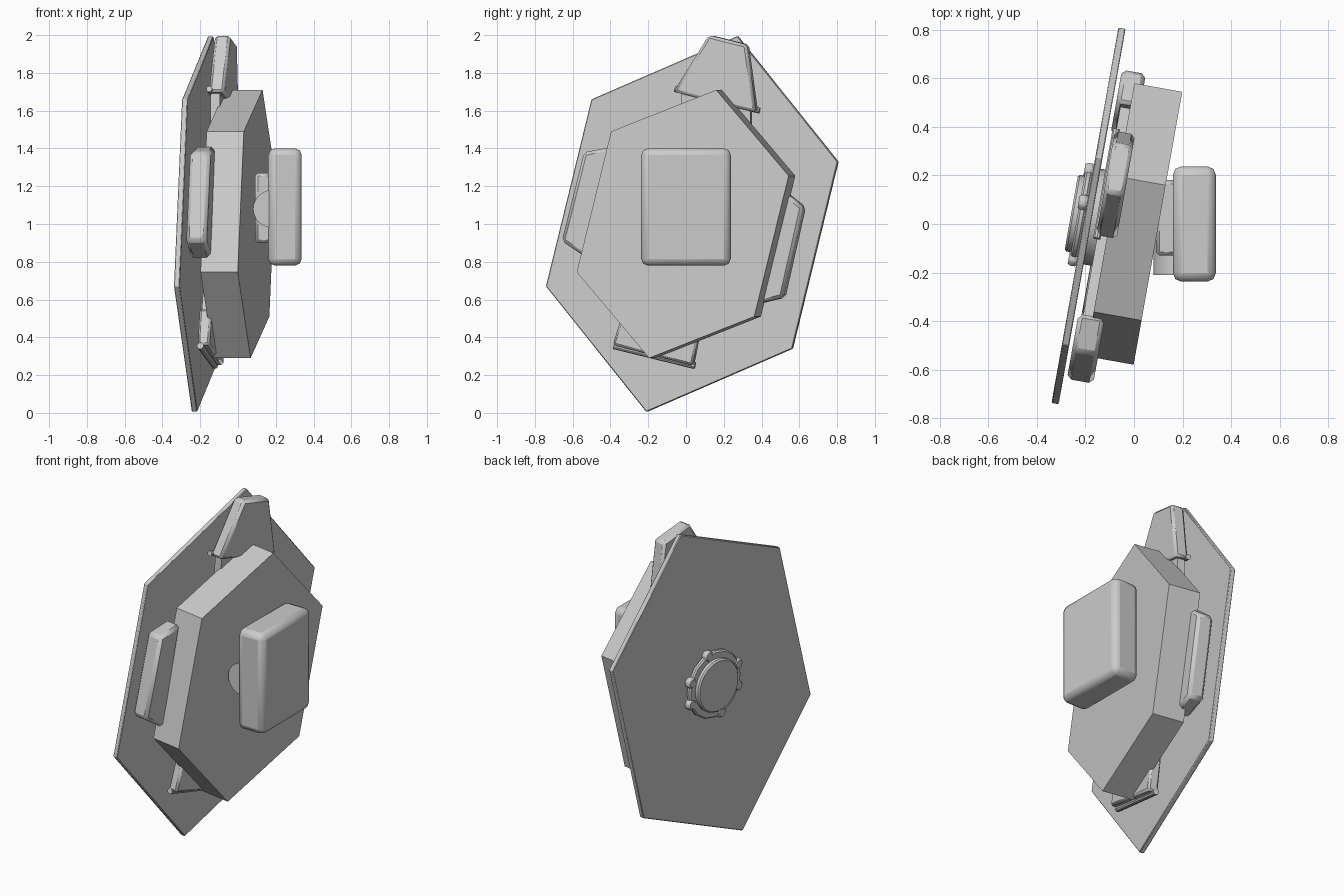
import bpy, bmesh, math
from mathutils import Matrix, Vector

cube = bpy.data.objects.get("Cube")
if cube:
    bpy.data.objects.remove(cube, do_unlink=True)

grey = bpy.data.materials.new("plain grey")
grey.use_nodes = True
grey.diffuse_color = (0.6, 0.6, 0.6, 1)
grey.node_tree.nodes["Principled BSDF"].inputs["Base Color"].default_value = (0.6, 0.6, 0.6, 1)

# The plate stack is yawed; local x is its normal, local y runs along it
TILT = Matrix.Translation((0, 0, 1)) @ Matrix.Rotation(math.radians(-10.1), 4, 'Z')


def finish(name, bm, matrix, bevel=0, segments=1):
    bmesh.ops.recalc_face_normals(bm, faces=bm.faces)
    mesh = bpy.data.meshes.new(name)
    bm.to_mesh(mesh)
    bm.free()
    mesh.transform(matrix)
    mesh.materials.append(grey)
    obj = bpy.data.objects.new(name, mesh)
    bpy.context.collection.objects.link(obj)
    if bevel:
        mod = obj.modifiers.new("bevel", 'BEVEL')
        mod.width = bevel
        mod.segments = segments
    bpy.ops.object.select_all(action='DESELECT')
    obj.select_set(True)
    bpy.context.view_layer.objects.active = obj
    bpy.ops.object.shade_smooth_by_angle(angle=math.radians(30))
    return obj


def prism(name, outline, back, front, bevel=0, segments=1):
    """Extrude a (y, z) outline along the tilted normal."""
    bm = bmesh.new()
    face = bm.faces.new([bm.verts.new((back, y, z)) for y, z in outline])
    new = bmesh.ops.extrude_face_region(bm, geom=[face])["geom"]
    bmesh.ops.translate(bm, vec=(front - back, 0, 0),
                        verts=[v for v in new if isinstance(v, bmesh.types.BMVert)])
    return finish(name, bm, TILT, bevel, segments)


def rod(name, start, end, radius, sides, matrix, bevel=0):
    """Cylinder between two points."""
    a, b = Vector(start), Vector(end)
    bm = bmesh.new()
    turn = (b - a).to_track_quat('Z', 'Y').to_matrix().to_4x4()
    bmesh.ops.create_cone(bm, cap_ends=True, segments=sides, radius1=radius, radius2=radius,
                          depth=(b - a).length, matrix=Matrix.Translation((a + b) / 2) @ turn)
    return finish(name, bm, matrix, bevel)


def block(name, low, high, bevel=0, segments=1):
    lo, hi = Vector(low), Vector(high)
    bm = bmesh.new()
    bmesh.ops.create_cube(bm, size=1, matrix=Matrix.Translation((lo + hi) / 2)
                          @ Matrix.Diagonal((*(hi - lo), 1)))
    return finish(name, bm, Matrix(), bevel, segments)


def hexagon(half):
    return half + [(-y, -z) for y, z in half]


# Large back plate and thick hexagonal body
prism("back_plate", hexagon([(0.245, 0.995), (0.785, 0.33), (0.54, -0.66)]), -0.205, -0.175, 0.004)
prism("hex_body", hexagon([(0.18, 0.71), (0.57, 0.255), (0.385, -0.49)]), -0.10, 0.10)
rod("spindle", (-0.2, 0, 0), (-0.09, 0, 0), 0.2, 24, TILT)

# Pads standing out around the body
prism("top_pad", [(-0.08, 0.70), (0.11, 1.0), (0.315, 0.95), (0.365, 0.59)], -0.145, -0.06, 0.015)
prism("front_pad", [(-0.40, 0.41), (-0.56, 0.38), (-0.68, -0.09), (-0.53, -0.19)], -0.16, -0.05, 0.018)
prism("rear_pad", [(0.48, 0.20), (0.62, 0.09), (0.51, -0.39), (0.34, -0.43)], -0.16, -0.06, 0.018)
prism("bottom_pad", [(-0.35, -0.45), (0.06, -0.55), (0.02, -0.75), (-0.41, -0.64)], -0.145, -0.08, 0.012)

# Flat arms linking the pads to the spindle
prism("top_arm", [(-0.08, 0.1), (-0.04, 0.7), (0.33, 0.62), (0.33, 0.48), (0.1, 0)], -0.14, -0.09)
prism("bottom_arm", [(-0.1, 0), (-0.33, -0.5), (0.05, -0.6), (0.08, -0.1)], -0.14, -0.09)
prism("side_arm", [(-0.5, 0.35), (0.5, 0.12), (0.42, -0.36), (-0.56, -0.13)], -0.14, -0.09)

# Rails along the pad edges
rod("top_rail", (-0.14, -0.085, 0.715), (-0.14, 0.37, 0.6), 0.016, 10, TILT)
rod("bottom_rail", (-0.13, -0.41, -0.645), (-0.13, 0.025, -0.75), 0.018, 10, TILT)

# Hub with lugs behind the back plate
rod("hub_ring", (-0.205, 0, 0), (-0.235, 0, 0), 0.205, 16, TILT, 0.008)
rod("hub_cap", (-0.2, 0, 0), (-0.262, 0, 0), 0.16, 32, TILT, 0.008)
for i, degrees in enumerate((20, 75, 160, 200, 255, 340)):
    y, z = 0.195 * math.cos(math.radians(degrees)), 0.195 * math.sin(math.radians(degrees))
    rod(f"hub_lug_{i + 1}", (-0.2, y, z), (-0.24, y, z), 0.035, 8, TILT, 0.01)

# Side box with its hinge
block("side_box", (0.16, -0.237, 0.78), (0.337, 0.237, 1.4), 0.035, 2)
block("hinge_block", (0.09, -0.13, 0.9), (0.18, 0.18, 1.27), 0.015)
rod("hinge_barrel", (0.18, -0.21, 1.08), (0.18, 0.17, 1.08), 0.1, 24, Matrix())
